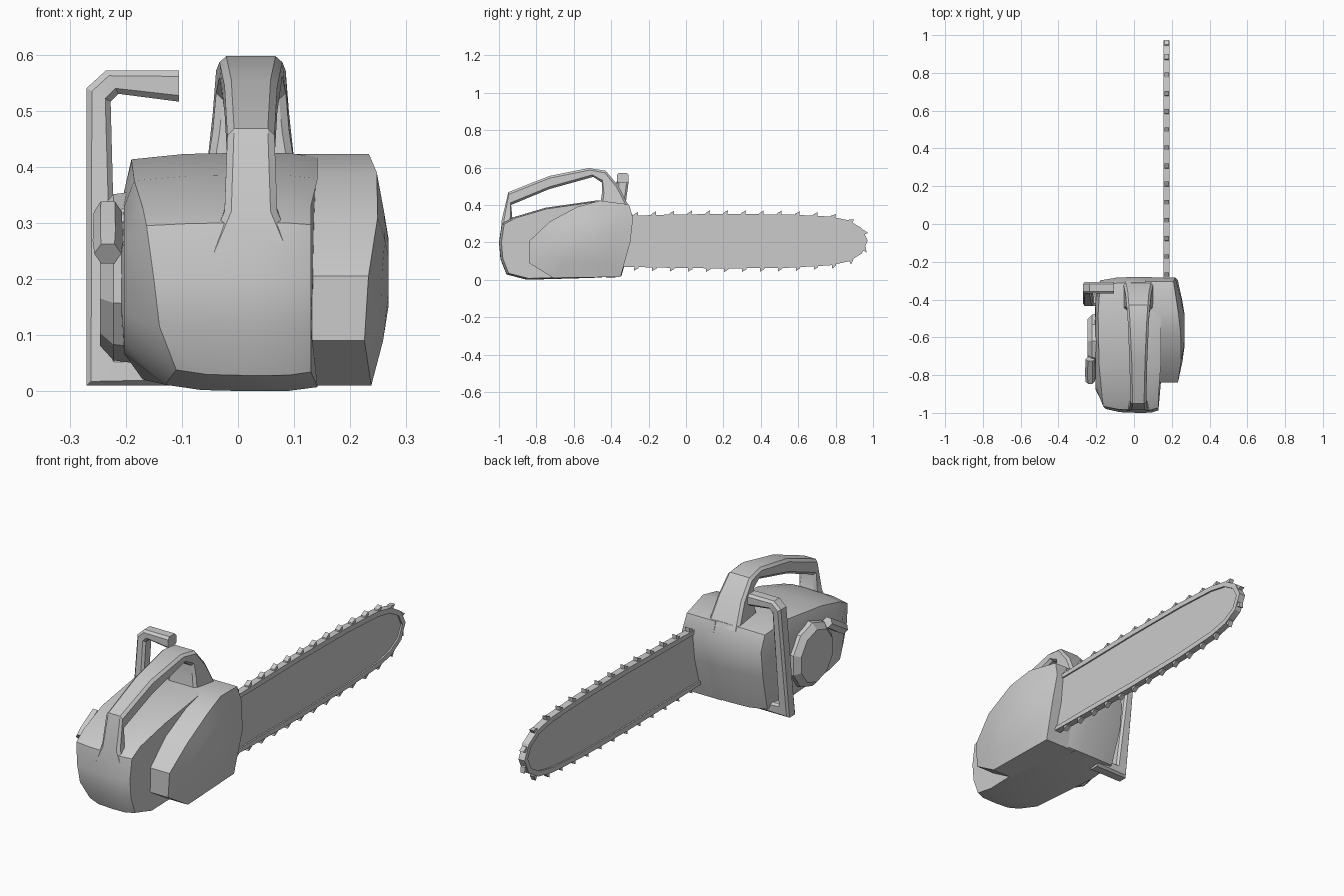
import bpy, bmesh, math
from mathutils import Vector

if "Cube" in bpy.data.objects:
    bpy.data.objects.remove(bpy.data.objects["Cube"])


def loft(name, rings, closed=False, angle=30):
    """Skin a list of equal-sized point rings; cap the ends unless closed."""
    bm = bmesh.new()
    vs = [[bm.verts.new(p) for p in r] for r in rings]
    n = len(vs[0])
    for a, b in zip(vs, vs[1:] + (vs[:1] if closed else [])):
        for i in range(n):
            j = (i + 1) % n
            bm.faces.new((a[i], a[j], b[j], b[i]))
    if not closed:
        bm.faces.new(vs[0])
        bm.faces.new(vs[-1])
    bmesh.ops.recalc_face_normals(bm, faces=bm.faces)
    me = bpy.data.meshes.new(name)
    bm.to_mesh(me)
    bm.free()
    ob = bpy.data.objects.new(name, me)
    bpy.context.collection.objects.link(ob)
    bpy.ops.object.select_all(action='DESELECT')
    ob.select_set(True)
    bpy.context.view_layer.objects.active = ob
    bpy.ops.object.shade_smooth_by_angle(angle=math.radians(angle))
    return ob


def section(outer, inner, axis, half, ch):
    """Chamfered rectangle between two points, spread along axis."""
    o, i, a = Vector(outer), Vector(inner), Vector(axis)
    d = (i - o).normalized() * ch
    return [o + a * (half - ch), o + d + a * half, i - d + a * half, i + a * (half - ch),
            i - a * (half - ch), i - d - a * half, o + d - a * half, o - a * (half - ch)]


def scaled(y, z, s, cy, cz):
    return cy + (y - cy) * s, cz + (z - cz) * s


# Motor housing: side outline (y, z, x of left rim), bulged to the left
body = [(-1.0, .2, -.15), (-.985, .3, -.163), (-.92, .335, -.17), (-.75, .385, -.185),
        (-.47, .425, -.19), (-.31, .405, -.18), (-.28, .33, -.18), (-.295, .2, -.18),
        (-.345, .02, -.17), (-.5, .01, -.17), (-.85, .0, -.13), (-.96, .028, -.11),
        (-.992, .11, -.14)]


def body_ring(s, fx):
    return [(fx(y, x), *scaled(y, z, s, -.62, .21)) for y, z, x in body]


loft("motor_housing", [
    body_ring(.965, lambda y, x: .13 if y < -.9 else .142),
    body_ring(.997, lambda y, x: .09),
    body_ring(1, lambda y, x: .02),
    body_ring(.99, lambda y, x: x * .5),
    body_ring(.945, lambda y, x: x),
    body_ring(.68, lambda y, x: -.203),
    body_ring(.35, lambda y, x: -.208)])

# Clutch cover on the right, with a domed outer face
cover = [(-.84, .09), (-.84, .205), (-.73, .31), (-.58, .39), (-.46, .423), (-.305, .403),
         (-.283, .33), (-.298, .2), (-.35, .015), (-.71, .01)]


def dome(y, z):
    return .269 - .6 * (z - .2) ** 2 - .5 * (y + .57) ** 2


def cover_ring(s, x=None):
    pts = [scaled(y, z, s, -.56, .21) for y, z in cover]
    return [(dome(y, z) if x is None else x, y, z) for y, z in pts]


loft("clutch_cover", [cover_ring(1, .06), cover_ring(1), cover_ring(.6), cover_ring(.3, .268)])

# Rear handle arch: (outer y, z, inner y, z, half width)
arch = [(-.992, .23, -.88, .23, .085), (-.985, .32, -.928, .325, .047),
        (-.95, .468, -.935, .4, .042), (-.73, .555, -.73, .485, .047),
        (-.52, .597, -.495, .55, .056), (-.43, .583, -.45, .52, .062),
        (-.36, .5, -.45, .46, .068), (-.302, .385, -.46, .385, .08)]
loft("top_handle", [section((.023, a, b), (.023, c, d), (1, 0, 0), h, .012)
                    for a, b, c, d, h in arch], angle=25)

# Side grab bar: (outer x, z, inner x, z, centre y)
bar = [(-.105, .572, -.105, .516, -.338), (-.235, .572, -.213, .53, -.338),
       (-.27, .54, -.227, .516, -.338), (-.27, .01, -.215, .06, -.402),
       (-.1, .01, -.1, .06, -.402)]
loft("side_grab_bar", [section((a, y, b), (c, y, d), (0, 1, 0), .031, .011)
                       for a, b, c, d, y in bar], angle=15)


# Recoil starter disc on the left side
def disc(x, r, n=10):
    return [(x, -.62 + r * math.cos(2 * math.pi * (i + .5) / n),
             .203 + r * math.sin(2 * math.pi * (i + .5) / n)) for i in range(n)]


loft("starter_disc", [disc(-.17, .155), disc(-.222, .148), disc(-.246, .122)], angle=15)

# Starter pull grip: tilted hexagonal rod
p0, p1 = Vector((-.232, -.835, .245)), Vector((-.232, -.715, .32))
up = (p1 - p0).cross(Vector((1, 0, 0))).normalized()


def hexagon(c, r):
    return [c + r * (Vector((1, 0, 0)) * math.cos(k * math.pi / 3) + up * math.sin(k * math.pi / 3))
            for k in range(6)]


loft("starter_grip", [hexagon(p0, .024), hexagon(p0.lerp(p1, .3), .027), hexagon(p1, .025)], angle=15)

# Guide bar outline (y, z), clockwise
edge = [Vector(p) for p in [
    (-.36, .34), (-.1, .348), (.2, .352), (.55, .349), (.77, .338), (.87, .318), (.94, .275),
    (.972, .21), (.94, .14), (.87, .098), (.77, .077), (.55, .064), (.2, .06), (-.1, .064),
    (-.36, .07)]]


def inset(d):
    out = []
    for k, p in enumerate(edge):
        t = (edge[(k + 1) % len(edge)] - p).normalized() + (p - edge[k - 1]).normalized()
        out.append(p + Vector((t.y, -t.x)).normalized() * d)
    return out


plate, rim = inset(.012), inset(.024)
loft("guide_bar", [[(x, *p) for p in plate] for x in (.164, .182)])

# Chain: rectangular band following the bar edge
loft("chain_band", [[(.157, *o), (.189, *o), (.189, *i), (.157, *i)]
                    for o, i in zip(edge, rim)], closed=True, angle=20)

# Chain teeth spaced evenly along the exposed edge
pitch, left, teeth = .096, .09, 0
for a, b in zip(edge, edge[1:]):
    length = (b - a).length
    t = (b - a).normalized()
    n = Vector((-t.y, t.x))
    while left < length:
        c = a + t * left
        prof = [c - t * .012 - n * .006, c - t * .01 + n * .006,
                c + t * .014 + n * .02, c + t * .012 - n * .006]
        teeth += 1
        loft(f"chain_tooth_{teeth}", [[(x, *p) for p in prof] for x in (.162, .184)], angle=10)
        left += pitch
    left -= length
